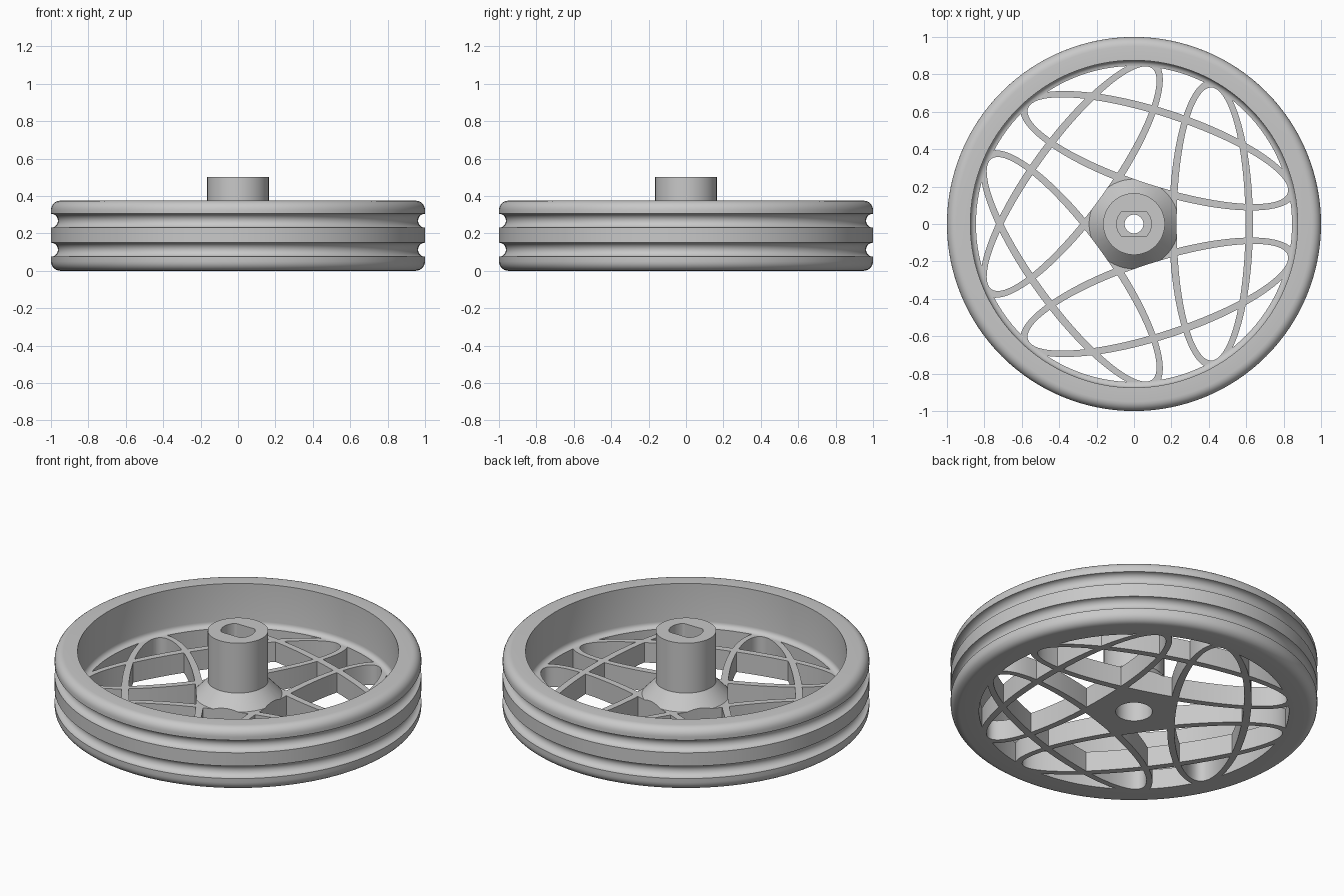
import bpy, bmesh
from math import sin, cos, pi, radians, hypot

old = bpy.data.objects.get("Cube")
if old:
    bpy.data.objects.remove(old, do_unlink=True)

grey = bpy.data.materials.new("light_grey")
grey.use_nodes = True
colour = (0.58, 0.58, 0.58, 1)
grey.diffuse_color = colour
grey.node_tree.nodes["Principled BSDF"].inputs["Base Color"].default_value = colour

PLATE = 0.12          # thickness of the spoke web
OFFSET = 0.412        # distance of each spoke loop from the axle


def arc(cx, cz, r, start, end, steps=10):
    angles = [radians(start + (end - start) * i / steps) for i in range(steps + 1)]
    return [(cx + r * cos(a), cz + r * sin(a)) for a in angles]


def loft(name, rings, close):
    """Skin a list of closed point rings into a mesh object."""
    bm = bmesh.new()
    loops = [[bm.verts.new(p) for p in ring] for ring in rings]
    pairs = list(zip(loops, loops[1:]))
    if close:
        pairs.append((loops[-1], loops[0]))
    else:
        bm.faces.new(loops[0])
        bm.faces.new(loops[-1])
    for a, b in pairs:
        for i in range(len(a)):
            j = (i + 1) % len(a)
            bm.faces.new((a[i], a[j], b[j], b[i]))
    bmesh.ops.recalc_face_normals(bm, faces=bm.faces)
    mesh = bpy.data.meshes.new(name)
    bm.to_mesh(mesh)
    bm.free()
    mesh.materials.append(grey)
    obj = bpy.data.objects.new(name, mesh)
    bpy.context.collection.objects.link(obj)
    return obj


def lathe(name, profile, segments):
    turns = [2 * pi * i / segments for i in range(segments)]
    return loft(name, [[(r * cos(t), r * sin(t), z) for t in turns]
                       for r, z in profile], True)


def ellipse(a, b, z, turn, steps=96):
    """Elliptical ring offset from the axle, rotated about it by turn."""
    pts = []
    for i in range(steps):
        t = 2 * pi * i / steps
        x, y = OFFSET + a * cos(t), b * sin(t)
        pts.append((x * cos(turn) - y * sin(turn), x * sin(turn) + y * cos(turn), z))
    return pts


def combine(target, helpers, operation):
    """Bake a chain of booleans and discard the helpers."""
    for h in helpers:
        h.hide_render = True
        mod = target.modifiers.new(h.name, 'BOOLEAN')
        mod.operation, mod.solver, mod.object = operation, 'EXACT', h
    bpy.context.view_layer.update()
    graph = bpy.context.evaluated_depsgraph_get()
    mesh = bpy.data.meshes.new_from_object(target.evaluated_get(graph))
    target.modifiers.clear()
    target.data = mesh
    for h in helpers:
        bpy.data.objects.remove(h, do_unlink=True)


# Rim with two belt grooves, rounded outer corners and an inner fillet
rim_profile = ([(0.845, 0)] + arc(0.95, 0.05, 0.05, -90, 0, 6)
               + arc(1, 0.1125, 0.0375, 270, 90)
               + arc(1, 0.2675, 0.0375, 270, 90)
               + arc(0.95, 0.325, 0.05, 0, 90, 6)
               + [(0.875, 0.375)]
               + arc(0.845, PLATE + 0.03, 0.03, 0, -90, 6))
rim = lathe("rim", rim_profile, 128)

# Web of five overlapping elliptical spoke loops
turns = [2 * pi * i / 5 for i in range(5)]
loops = []
for t in turns:
    outer, inner = (0.224, 0.77), (0.184, 0.73)
    loops.append(loft("spoke_loop", [ellipse(*outer, 0, t), ellipse(*outer, PLATE, t),
                                     ellipse(*inner, PLATE, t), ellipse(*inner, 0, t)], True))
web = loops[0]
web.name = "spoke_web"
combine(web, loops[1:], 'UNION')

# Hub with flared foot, screw recess below and flat-sided shaft socket above
hub = lathe("hub", [(0.1, 0), (0.24, 0), (0.24, PLATE), (0.165, 0.2), (0.165, 0.5),
                    (0.093, 0.5), (0.093, 0.22), (0.05, 0.22), (0.05, 0.12), (0.1, 0.12)], 64)
for v in hub.data.vertices:
    if v.co.z > 0.21 and hypot(v.co.x, v.co.y) < 0.095:
        v.co.y = max(-0.068, min(0.068, v.co.y))

# Trim the hub foot so the spoke loops stay open
cutters = [loft("loop_cutter", [ellipse(0.184, 0.73, z, t) for z in (-0.1, 0.6)], False)
           for t in turns]
combine(hub, cutters, 'DIFFERENCE')

bpy.ops.object.select_all(action='DESELECT')
for obj in (rim, web, hub):
    obj.select_set(True)
bpy.context.view_layer.objects.active = rim
bpy.ops.object.shade_smooth_by_angle(angle=radians(30))
